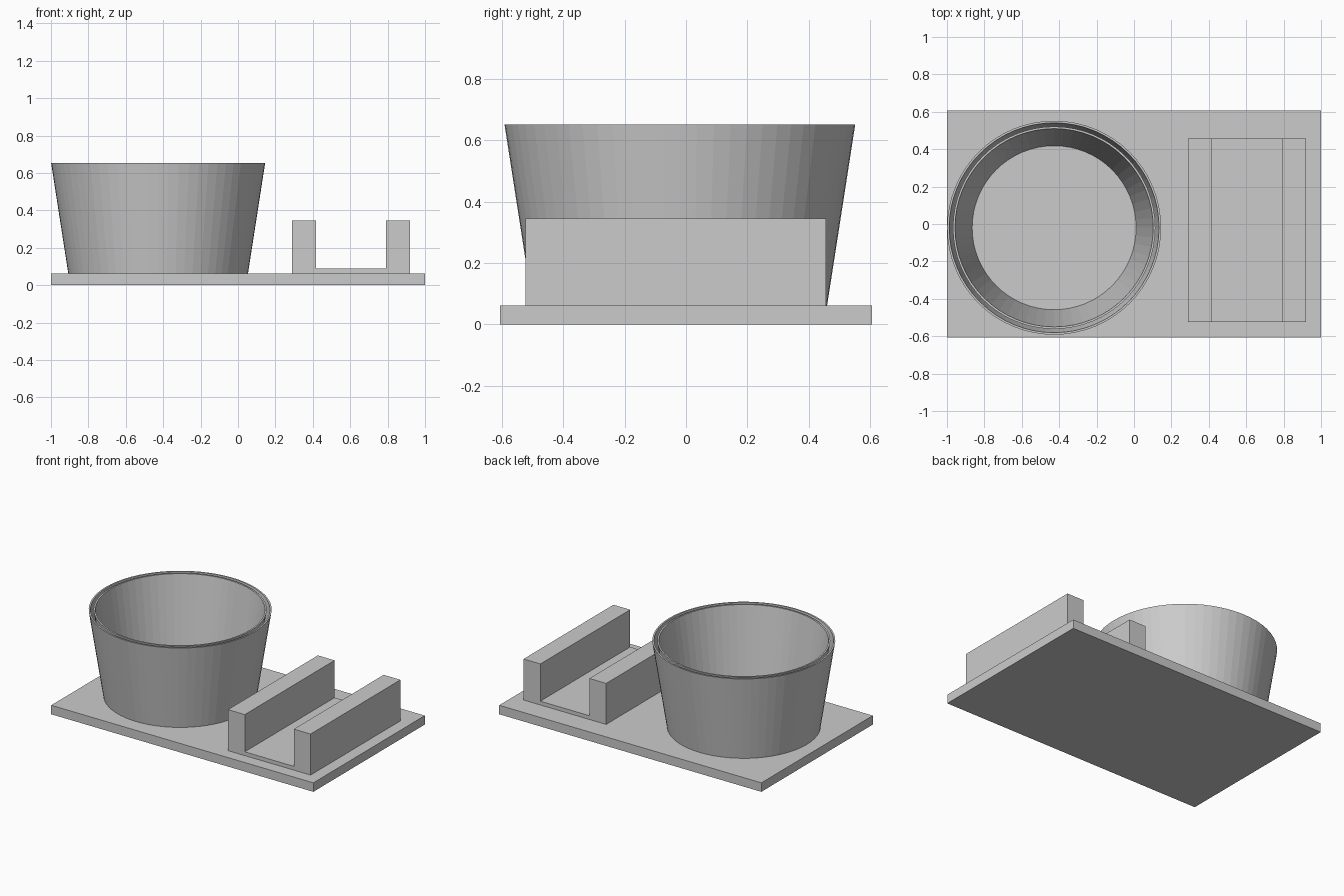
import bpy
import bmesh
import math

cube = bpy.data.objects.get("Cube")
if cube:
    bpy.data.objects.remove(cube, do_unlink=True)

grey = bpy.data.materials.new("plain grey")
grey.use_nodes = True
colour = (0.6, 0.6, 0.6, 1)
grey.diffuse_color = colour
grey.node_tree.nodes["Principled BSDF"].inputs["Base Color"].default_value = colour

BASE_TOP = 0.062
RIM = 0.652
SIDES = 64


def finish(bm, name):
    bmesh.ops.recalc_face_normals(bm, faces=bm.faces)
    mesh = bpy.data.meshes.new(name)
    bm.to_mesh(mesh)
    bm.free()
    mesh.materials.append(grey)
    obj = bpy.data.objects.new(name, mesh)
    bpy.context.collection.objects.link(obj)
    return obj


def extrude_y(name, outline, y0, y1):
    """Extrude an x-z outline from y0 to y1."""
    bm = bmesh.new()
    face = bm.faces.new([bm.verts.new((x, y0, z)) for x, z in outline])
    moved = bmesh.ops.extrude_face_region(bm, geom=[face])["geom"]
    verts = [v for v in moved if isinstance(v, bmesh.types.BMVert)]
    bmesh.ops.translate(bm, verts=verts, vec=(0, y1 - y0, 0))
    if not face.is_valid or len(bm.faces) < len(outline) + 2:
        bm.faces.new([v for v in bm.verts if abs(v.co.y - y0) < 1e-5])
    return finish(bm, name)


def tapered_wall(name, top_radius, thickness):
    """Open conical shell narrowing towards the base plate."""
    taper = 0.092
    sink = BASE_TOP - 0.002
    profile = [(top_radius - taper, sink), (top_radius, RIM),
               (top_radius - thickness, RIM), (top_radius - thickness - taper, sink)]
    bm = bmesh.new()
    rings = []
    for r, z in profile:
        angles = [2 * math.pi * i / SIDES for i in range(SIDES)]
        rings.append([bm.verts.new((r * math.cos(a), r * math.sin(a), z)) for a in angles])
    for a, b in zip(rings, rings[1:] + rings[:1]):
        for i in range(SIDES):
            j = (i + 1) % SIDES
            bm.faces.new((a[i], a[j], b[j], b[i]))
    obj = finish(bm, name)
    obj.location = (-0.427, -0.02, 0)
    return obj


# Flat base plate
extrude_y("base_plate", [(-1, 0), (1, 0), (1, BASE_TOP), (-1, BASE_TOP)], -0.607, 0.607)

# Double-walled round holder with a narrow gap between the walls
tapered_wall("outer_cup_wall", 0.572, 0.011)
tapered_wall("inner_cup_wall", 0.541, 0.011)

# U-shaped channel with two upright rails
z0, floor, top = BASE_TOP - 0.002, 0.088, 0.345
extrude_y("channel_holder",
          [(0.29, z0), (0.92, z0), (0.92, top), (0.792, top),
           (0.792, floor), (0.418, floor), (0.418, top), (0.29, top)],
          -0.523, 0.456)
